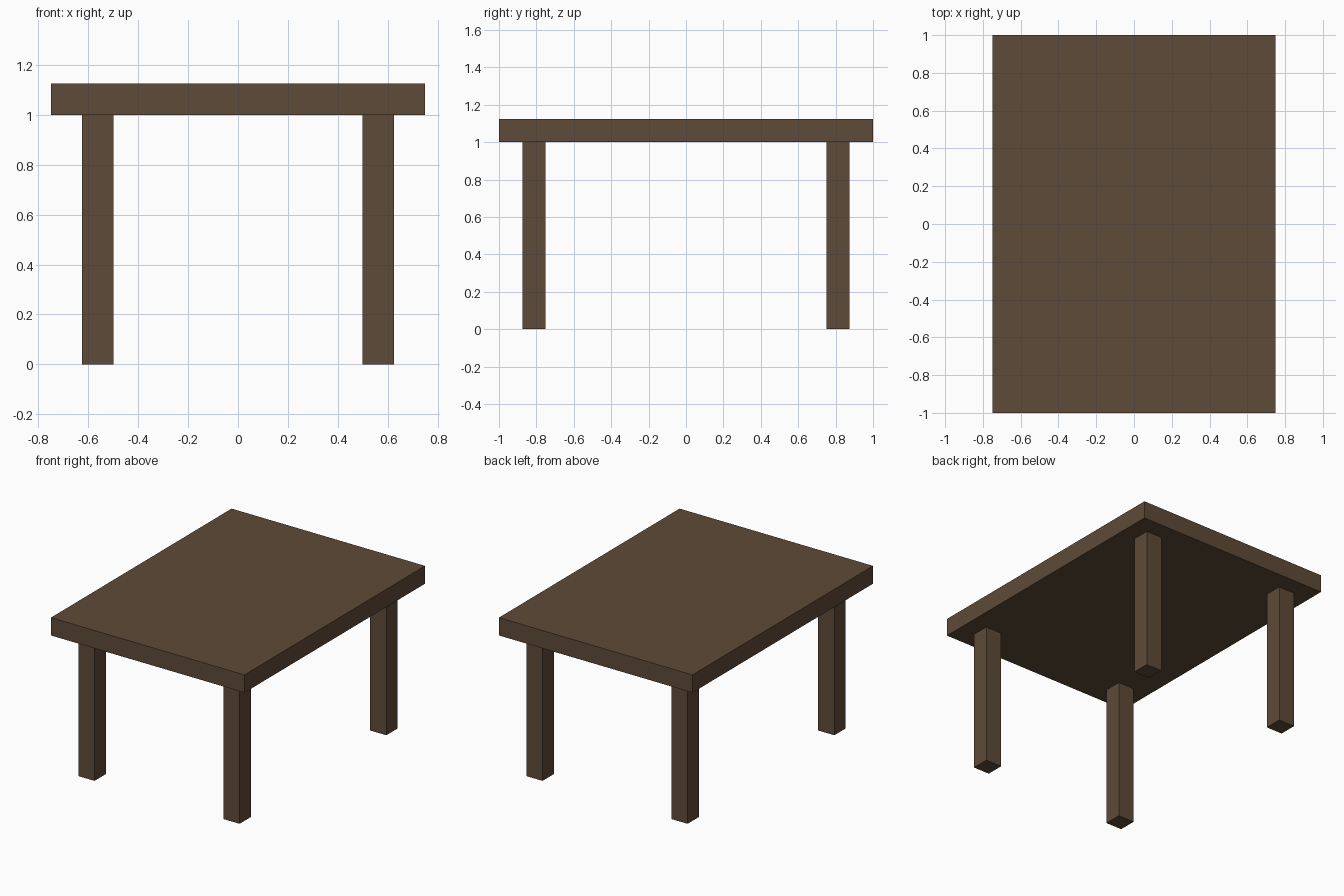
import bpy

if "Cube" in bpy.data.objects:
    bpy.data.objects.remove(bpy.data.objects["Cube"])

# Single dark wood colour
wood = bpy.data.materials.new("dark_wood")
wood.diffuse_color = (0.112, 0.069, 0.040, 1.0)
wood.use_nodes = True
wood.node_tree.nodes["Principled BSDF"].inputs["Base Color"].default_value = wood.diffuse_color


def box(name, center, size):
    bpy.ops.mesh.primitive_cube_add(size=1, location=center)
    ob = bpy.context.object
    ob.name = name
    ob.scale = size
    bpy.ops.object.transform_apply(location=False, rotation=False, scale=True)
    ob.data.materials.append(wood)
    return ob


LEG_HEIGHT = 1.0
THICK = 0.125

# Table top
box("table_top", (0, 0, LEG_HEIGHT + THICK / 2), (1.5, 2.0, THICK))

# Four square legs, inset from the edges
for y_name, sy in (("front", -1), ("back", 1)):
    for x_name, sx in (("left", -1), ("right", 1)):
        box(f"{y_name}_{x_name}_leg",
            (sx * 0.5625, sy * 0.8125, LEG_HEIGHT / 2),
            (THICK, THICK, LEG_HEIGHT))
